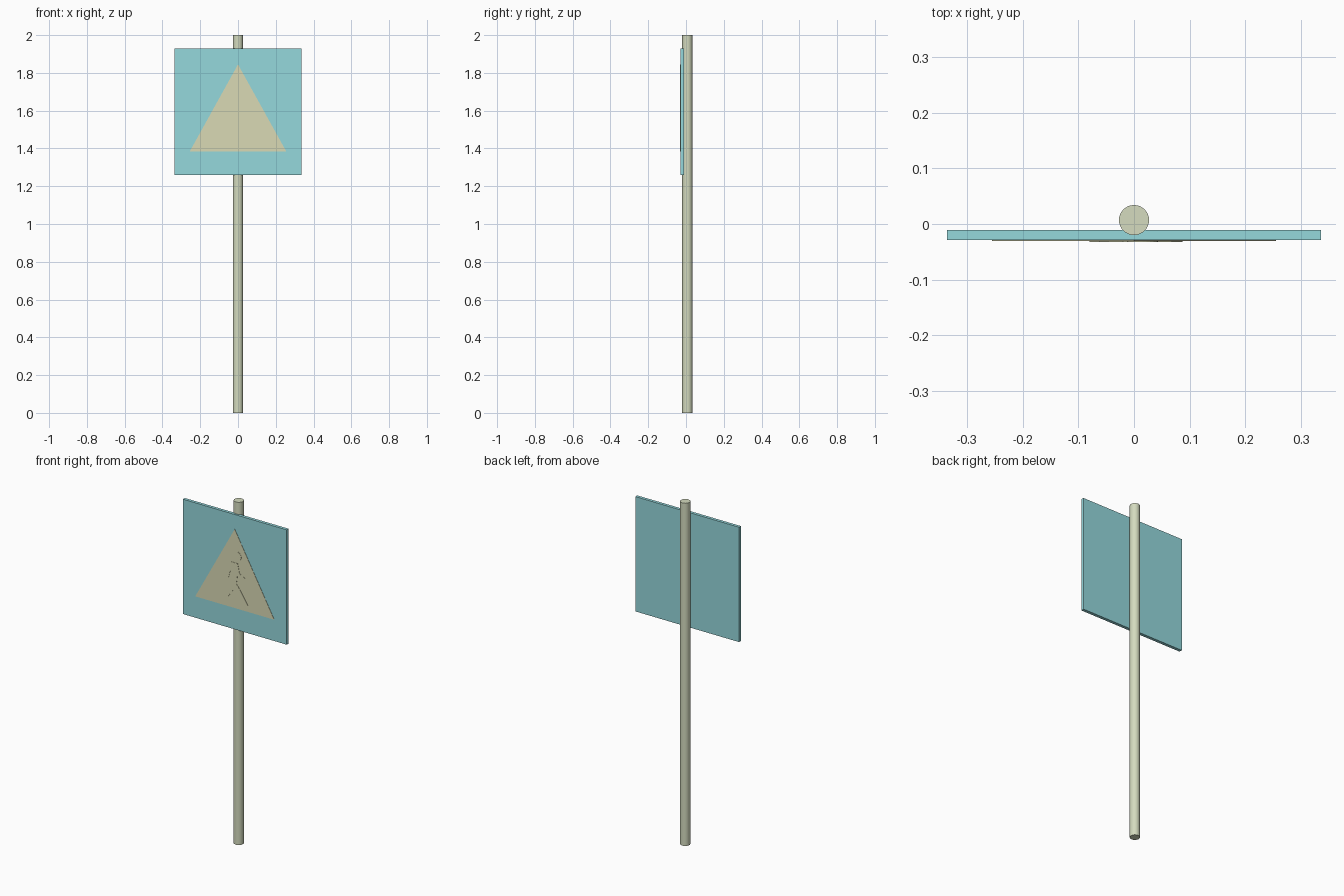
import bpy, bmesh, math

if "Cube" in bpy.data.objects:
    bpy.data.objects.remove(bpy.data.objects["Cube"])


def material(name, rgb):
    m = bpy.data.materials.new(name)
    m.diffuse_color = (*rgb, 1)
    m.use_nodes = True
    m.node_tree.nodes["Principled BSDF"].inputs["Base Color"].default_value = m.diffuse_color
    return m


def slab(name, outlines, y_front, y_back, mat):
    """Extrude closed (x, z) outlines from y_front to y_back."""
    bm = bmesh.new()
    for pts in outlines:
        face = bm.faces.new([bm.verts.new((x, y_front, z)) for x, z in pts])
        ext = bmesh.ops.extrude_face_region(bm, geom=[face], use_keep_orig=True)
        for v in ext["geom"]:
            if isinstance(v, bmesh.types.BMVert):
                v.co.y = y_back
    bmesh.ops.recalc_face_normals(bm, faces=bm.faces)
    me = bpy.data.meshes.new(name)
    bm.to_mesh(me)
    bm.free()
    me.materials.append(mat)
    ob = bpy.data.objects.new(name, me)
    bpy.context.collection.objects.link(ob)
    return ob


pole_mat = material("pole_paint", (0.66, 0.71, 0.52))
plate_mat = material("plate_blue", (0.30, 0.69, 0.72))
sign_mat = material("sign_cream", (0.70, 0.70, 0.46))

# Round post
bpy.ops.mesh.primitive_cylinder_add(vertices=32, radius=0.027, depth=2, location=(0, 0.007, 1))
pole = bpy.context.object
pole.name = "pole"
pole.data.materials.append(pole_mat)
bpy.ops.object.shade_smooth_by_angle()

# Square plate and raised triangle
slab("sign_plate", [[(-0.335, 1.26), (0.335, 1.26), (0.335, 1.93), (-0.335, 1.93)]],
     -0.029, -0.011, plate_mat)
slab("triangle_panel", [[(-0.255, 1.385), (0.255, 1.385), (0, 1.845)]],
     -0.0305, -0.028, sign_mat)

# Walking figure: head disc and one body outline
head = [(0.015 + 0.028 * math.cos(a), 1.69 + 0.028 * math.sin(a))
        for a in (i * math.tau / 24 for i in range(24))]
body = [(-0.02, 1.65), (0.02, 1.65), (0.032, 1.595), (0.068, 1.575), (0.066, 1.552),
        (0.018, 1.577), (0.012, 1.53), (0.035, 1.50), (0.087, 1.42), (0.058, 1.42),
        (0.005, 1.50), (-0.02, 1.475), (-0.055, 1.42), (-0.08, 1.42), (-0.04, 1.49),
        (-0.028, 1.54), (-0.025, 1.605), (-0.04, 1.55), (-0.062, 1.555), (-0.045, 1.62)]
slab("walking_figure", [head, body], -0.032, -0.030, sign_mat)
